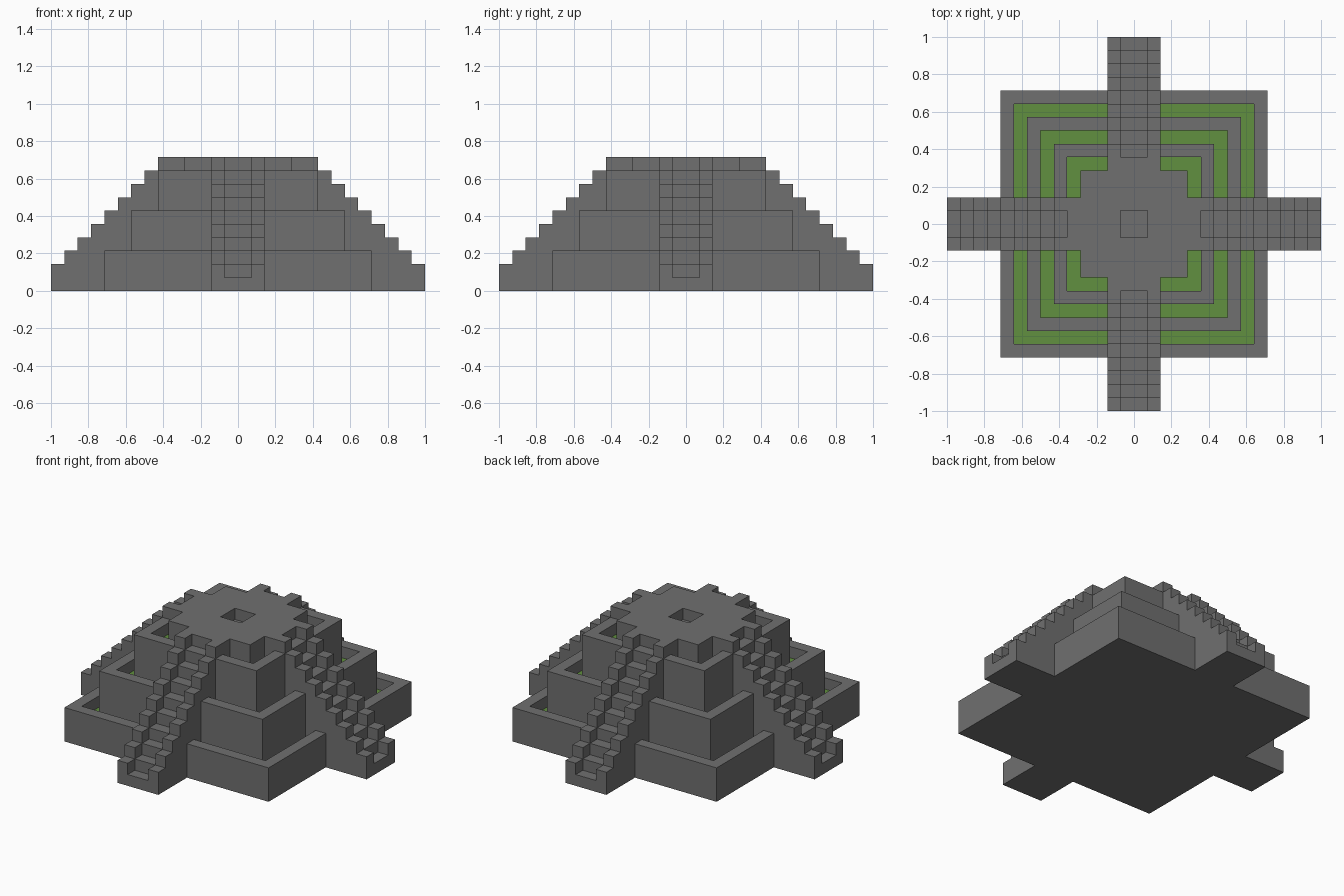
import bpy
import bmesh
from math import pi

U = 1 / 14  # side of one block

cube = bpy.data.objects.get("Cube")
if cube:
    bpy.data.objects.remove(cube, do_unlink=True)


def make_material(name, color):
    mat = bpy.data.materials.new(name)
    mat.use_nodes = True
    mat.diffuse_color = color
    bsdf = next(n for n in mat.node_tree.nodes if n.type == 'BSDF_PRINCIPLED')
    bsdf.inputs["Base Color"].default_value = color
    return mat


stone = make_material("grey stone", (0.16, 0.16, 0.16, 1))
grass = make_material("green grass", (0.12, 0.28, 0.05, 1))


def finish(bm, name, mats):
    bmesh.ops.recalc_face_normals(bm, faces=bm.faces)
    bmesh.ops.scale(bm, vec=(U, U, U), verts=bm.verts)
    mesh = bpy.data.meshes.new(name)
    bm.to_mesh(mesh)
    bm.free()
    for mat in mats:
        mesh.materials.append(mat)
    return mesh


def add_object(name, mesh, turn=0.0):
    obj = bpy.data.objects.new(name, mesh)
    obj.rotation_euler.z = turn
    bpy.context.collection.objects.link(obj)
    return obj


# Terraces: concentric square rings, each tier with a rim and a sunken grass bed
rings = [(10, 0)]
beds = set()
for half, top in ((10, 3), (8, 6), (6, 9)):
    rings += [(half, top), (half - 1, top), (half - 1, top - 1)]
    beds.add(len(rings) - 1)
    rings.append((half - 2, top - 1))
# Summit platform with a central pit
rings += [(4, 10), (1, 10), (1, 9)]

bm = bmesh.new()
loops = [[bm.verts.new((sx * h, sy * h, z))
          for sx, sy in ((-1, -1), (1, -1), (1, 1), (-1, 1))] for h, z in rings]
for i, (low, high) in enumerate(zip(loops, loops[1:])):
    for k in range(4):
        n = (k + 1) % 4
        face = bm.faces.new((low[k], low[n], high[n], high[k]))
        face.material_index = 1 if i in beds else 0
bm.faces.new(loops[0])
bm.faces.new(loops[-1])
add_object("terraces", finish(bm, "terraces", (stone, grass)))


# Stairways: stepped profiles extruded across their width
def add_steps(bm, x0, x1, first, top):
    profile = [(4, 1), (10, 1), (10, 0), (14, 0)]
    r, z = 14, first
    while z < top:
        profile += [(r, z), (r - 1, z)]
        r, z = r - 1, z + 1
    profile += [(r, top), (4, top)]
    sides = [[bm.verts.new((x, -r, z)) for r, z in profile] for x in (x0, x1)]
    for side in sides:
        bm.faces.new(side)
    for k in range(len(profile)):
        n = (k + 1) % len(profile)
        bm.faces.new((sides[0][k], sides[0][n], sides[1][n], sides[1][k]))


bm = bmesh.new()
add_steps(bm, -1, 1, 1, 10)
steps = finish(bm, "steps", (stone,))

bm = bmesh.new()
for left in (-2, 1):
    add_steps(bm, left, left + 1, 2, 10)
rails = finish(bm, "stair_rails", (stone,))

for i, side in enumerate(("front", "left", "back", "right")):
    add_object(side + "_steps", steps, i * pi / 2)
    add_object(side + "_stair_rails", rails, i * pi / 2)
